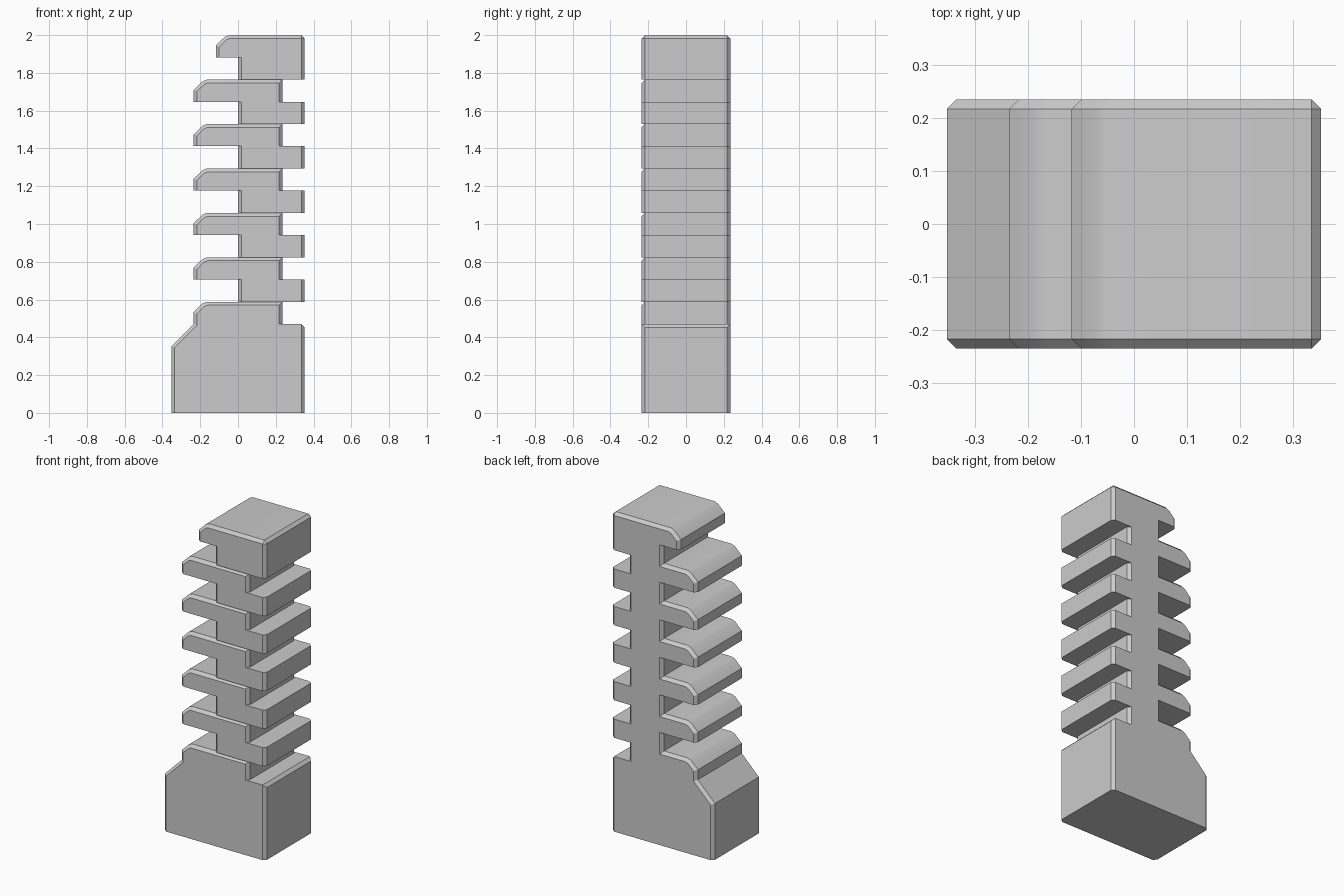
import bpy, bmesh, math
from mathutils import Vector

if "Cube" in bpy.data.objects:
    bpy.data.objects.remove(bpy.data.objects["Cube"])

U = 2 / 17      # building module
C = 0.018       # chamfer width
Y = 2 * U       # half depth
c = C / U


def make_object(name, bm):
    bmesh.ops.remove_doubles(bm, verts=bm.verts, dist=1e-5)
    bmesh.ops.recalc_face_normals(bm, faces=bm.faces)
    mesh = bpy.data.meshes.new(name)
    bm.to_mesh(mesh)
    bm.free()
    obj = bpy.data.objects.new(name, mesh)
    bpy.context.collection.objects.link(obj)
    return obj


def loft(bm, rings):
    loops = [[bm.verts.new(p) for p in ring] for ring in rings]
    for a, b in zip(loops, loops[1:]):
        for i in range(len(a)):
            j = (i + 1) % len(a)
            bm.faces.new((a[i], a[j], b[j], b[i]))
    bm.faces.new(loops[0])
    bm.faces.new(loops[-1])


def fin_top(x, z):
    # softened sloping nose of a fin, from the top down to its lower edge
    return [(x + .6, z), (x + .4, z - .08), (x, z - .47)]


# Side outline in module units, counter-clockwise from the bottom left
pts = [(-3, 0), (3, 0), (3, 4 - c), (3 - c, 4), (2, 4)]
for z in range(5, 15, 2):
    pts += [(2, z), (3, z), (3, z + 1), (2, z + 1)]
pts += [(2, 15), (3, 15), (3, 17 - c), (3 - c, 17)]
pts += fin_top(-1, 17) + [(-1, 16), (0, 16)]
for z in range(15, 5, -2):
    pts += [(0, z)] + fin_top(-2, z) + [(-2, z - 1), (0, z - 1)]
pts += [(0, 5)] + fin_top(-2, 5) + [(-2, 4), (-3, 3)]
outline = [Vector(p) * U for p in pts]
n = len(outline)


def edge_inset(i):
    a, b = outline[i], outline[(i + 1) % n]
    d = (b - a).normalized()
    normal = Vector((d.y, -d.x))
    mid = (a + b) / 2
    amount = C
    if normal.y < -0.5:                                # undersides stay sharp
        amount = 0
    elif normal.y > 0.5 and mid.x > 2 * U:             # right-hand steps
        corner = normal.x > 0.5
        amount = C / math.sqrt(2) if corner and mid.y > 16 * U else 0
    return a - normal * amount, d


def inset_point(i):
    p, d = edge_inset(i - 1 if i else n - 1)
    q, e = edge_inset(i)
    return p + d * ((q - p).cross(e) / d.cross(e))


inner = [inset_point(i) for i in range(n)]

# Finned column with chamfered front and back faces
bm = bmesh.new()
loft(bm, [[(p.x, y, p.y) for p in shape] for shape, y in
          ((inner, -Y), (outline, -Y + C), (outline, Y - C), (inner, Y))])
column = make_object("finned_column", bm)

# Chamfer grooves across the front between stacked sections
bm = bmesh.new()
for k in range(5, 16, 2):
    z = k * U
    tri = [(-Y + C, z), (-Y - .05, z), (-Y - .05, z - C - .05)]
    loft(bm, [[(x, y, h) for y, h in tri] for x in (-.02, 2 * U + .04)])
cutter = make_object("groove_cutter", bm)
cutter.hide_render = True

mod = column.modifiers.new("grooves", 'BOOLEAN')
mod.operation = 'DIFFERENCE'
mod.solver = 'EXACT'
mod.object = cutter
bpy.context.view_layer.objects.active = column
column.select_set(True)
bpy.ops.object.modifier_apply(modifier=mod.name)
bpy.data.objects.remove(cutter)
bpy.ops.object.shade_smooth_by_angle(angle=math.radians(30))
